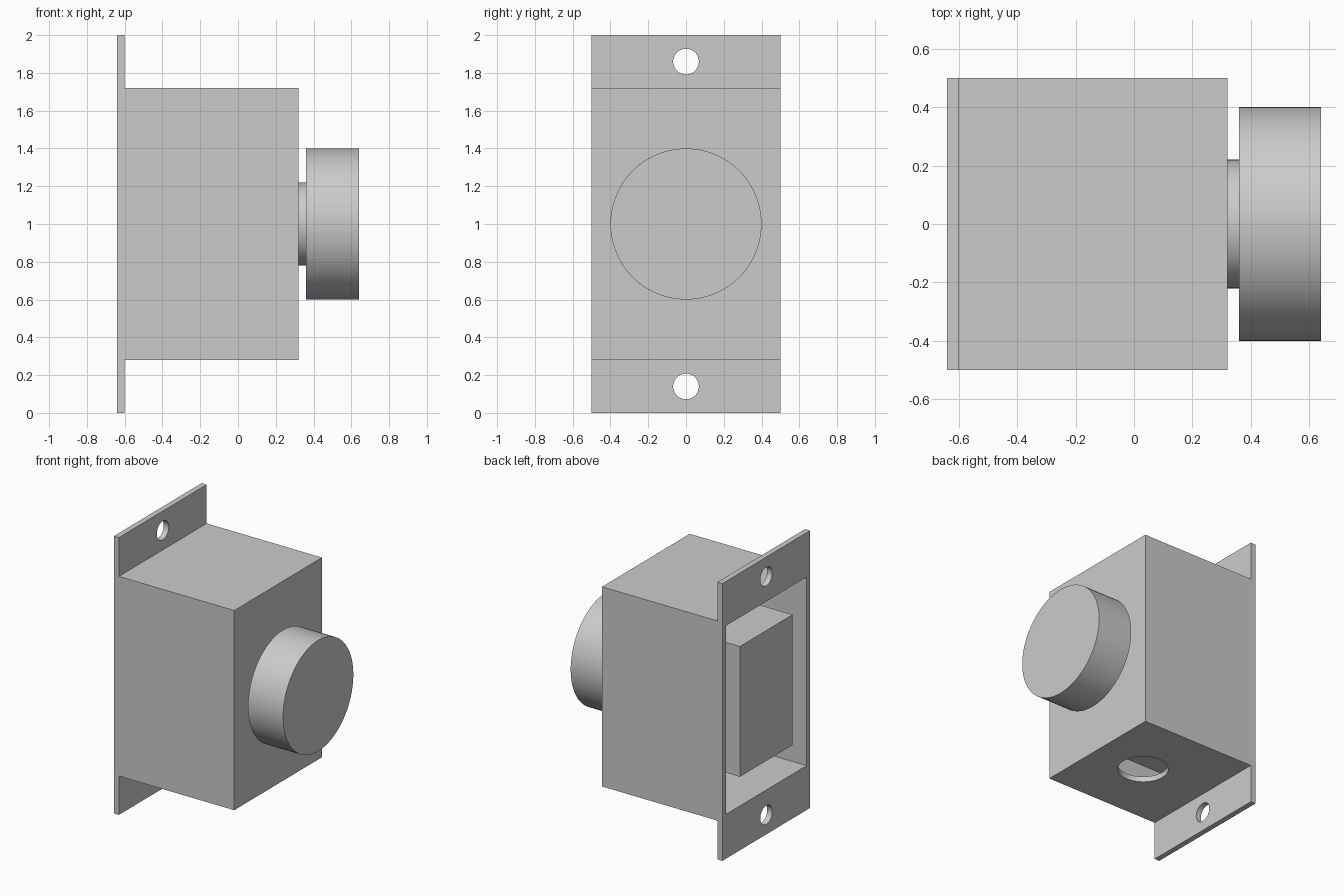
import bpy
import bmesh
from math import pi, radians
from mathutils import Matrix, Vector

cube = bpy.data.objects.get("Cube")
if cube:
    bpy.data.objects.remove(cube)

GREY = (0.6, 0.6, 0.6, 1.0)
grey = bpy.data.materials.new("plain grey")
grey.use_nodes = True
grey.diffuse_color = GREY
grey.node_tree.nodes["Principled BSDF"].inputs["Base Color"].default_value = GREY


def finish(name, bm):
    bmesh.ops.recalc_face_normals(bm, faces=bm.faces)
    mesh = bpy.data.meshes.new(name)
    bm.to_mesh(mesh)
    bm.free()
    mesh.materials.append(grey)
    obj = bpy.data.objects.new(name, mesh)
    bpy.context.collection.objects.link(obj)
    return obj


def box(name, low, high):
    low, high = Vector(low), Vector(high)
    bm = bmesh.new()
    bmesh.ops.create_cube(bm, size=1, matrix=Matrix.Translation((low + high) / 2)
                          @ Matrix.Diagonal((*(high - low), 1)))
    return finish(name, bm)


def cylinder(name, radius, length, centre, axis, sides=64):
    turn = Matrix.Rotation(pi / 2, 4, "Y") if axis == "X" else Matrix.Identity(4)
    bm = bmesh.new()
    bmesh.ops.create_cone(bm, cap_ends=True, segments=sides, radius1=radius,
                          radius2=radius, depth=length,
                          matrix=Matrix.Translation(centre) @ turn)
    return finish(name, bm)


def activate(obj):
    bpy.ops.object.select_all(action="DESELECT")
    obj.select_set(True)
    bpy.context.view_layer.objects.active = obj


def smooth(obj):
    activate(obj)
    bpy.ops.object.shade_smooth_by_angle(angle=radians(30))


def cut(obj, cutter):
    cutter.hide_render = True
    mod = obj.modifiers.new("cut", "BOOLEAN")
    mod.operation = "DIFFERENCE"
    mod.solver = "EXACT"
    mod.object = cutter
    activate(obj)
    bpy.ops.object.modifier_apply(modifier=mod.name)
    bpy.data.objects.remove(cutter)


# Housing with mounting flanges: side profile extruded across the width
BACK, STEP, FACE = -0.64, -0.60, 0.32
profile = [(BACK, 0), (STEP, 0), (STEP, 0.28), (FACE, 0.28),
           (FACE, 1.72), (STEP, 1.72), (STEP, 2), (BACK, 2)]
bm = bmesh.new()
side = bm.faces.new([bm.verts.new((x, -0.5, z)) for x, z in profile])
grown = bmesh.ops.extrude_face_region(bm, geom=[side])["geom"]
bmesh.ops.translate(bm, vec=(0, 1, 0),
                    verts=[v for v in grown if isinstance(v, bmesh.types.BMVert)])
housing = finish("housing", bm)

# Open cavity, screw holes and cable hole
cut(housing, box("cavity_cutter", (-0.8, -0.46, 0.32), (0.28, 0.46, 1.68)))
for z in (0.14, 1.86):
    cut(housing, cylinder("screw_hole_cutter", 0.068, 0.2, (-0.62, 0, z), "X", 48))
cut(housing, cylinder("cable_hole_cutter", 0.17, 0.2, (-0.08, 0, 0.28), "Z"))
smooth(housing)

# Switch block inside the cavity
box("switch_block", (BACK, -0.3, 0.53), (0.29, 0.3, 1.47))

# Knob on its short neck
smooth(cylinder("knob_neck", 0.22, 0.08, (0.335, 0, 1), "X"))
smooth(cylinder("knob", 0.4, 0.28, (0.5, 0, 1), "X", 96))
